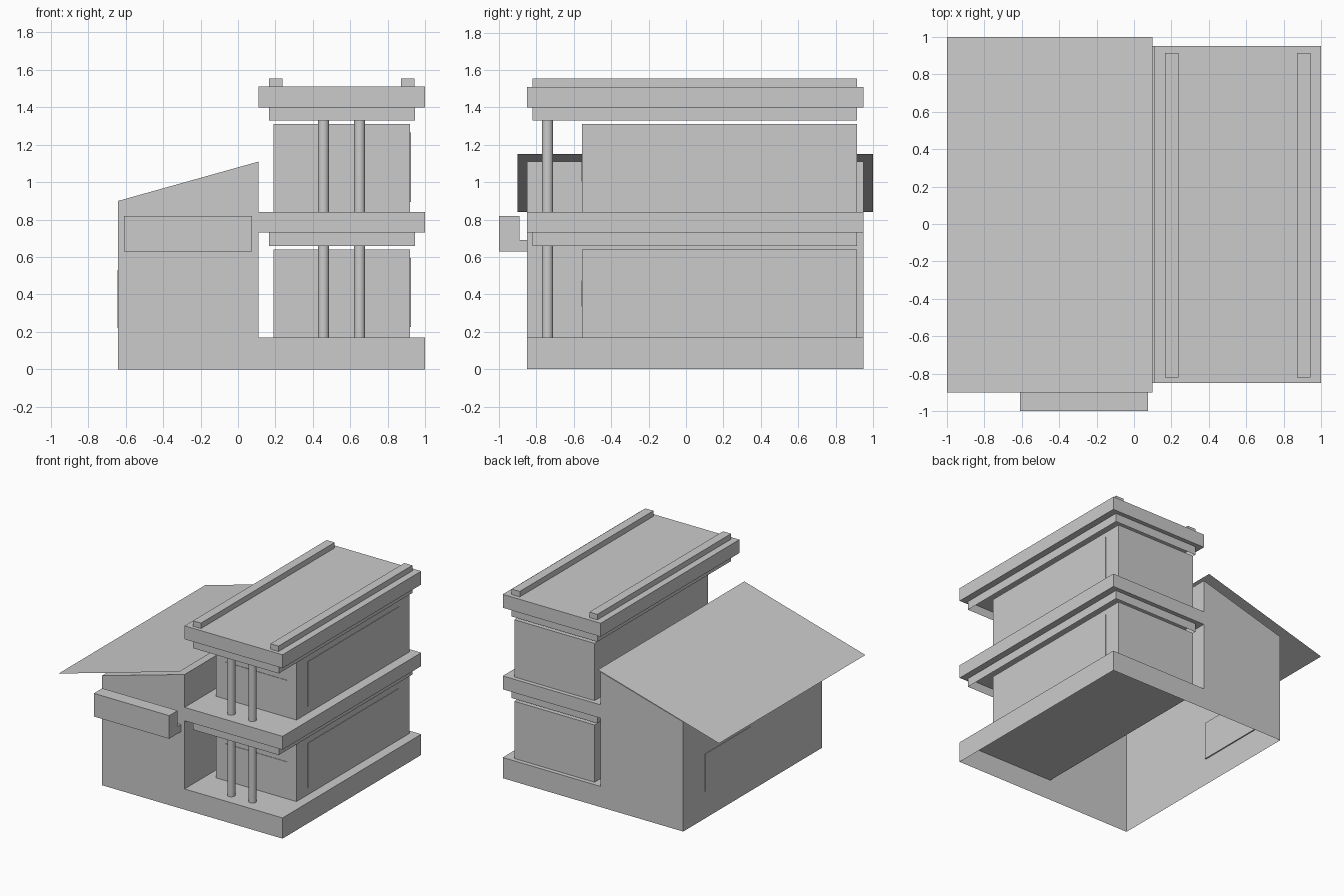
import bpy, bmesh, math

if "Cube" in bpy.data.objects:
    bpy.data.objects.remove(bpy.data.objects["Cube"])


def finish(name, bm):
    bmesh.ops.recalc_face_normals(bm, faces=bm.faces)
    mesh = bpy.data.meshes.new(name)
    bm.to_mesh(mesh)
    bm.free()
    ob = bpy.data.objects.new(name, mesh)
    bpy.context.collection.objects.link(ob)
    return ob


def extrude(name, points, vec, open_bottom=False):
    """Extrude a closed 3D outline along vec; optionally drop the lowest face."""
    bm = bmesh.new()
    face = bm.faces.new([bm.verts.new(p) for p in points])
    geom = bmesh.ops.extrude_face_region(bm, geom=[face], use_keep_orig=True)["geom"]
    moved = [g for g in geom if isinstance(g, bmesh.types.BMVert)]
    bmesh.ops.translate(bm, verts=moved, vec=vec)
    bmesh.ops.recalc_face_normals(bm, faces=bm.faces)
    if open_bottom:
        low = min(bm.faces, key=lambda f: max(v.co.z for v in f.verts))
        bmesh.ops.delete(bm, geom=[low], context='FACES_ONLY')
    return finish(name, bm)


def box(name, x, y, z, open_bottom=False):
    pts = [(x[0], y[0], z[0]), (x[1], y[0], z[0]), (x[1], y[0], z[1]), (x[0], y[0], z[1])]
    return extrude(name, pts, (0, y[1] - y[0], 0), open_bottom)


def column(name, x, y, z0, z1, r=0.03):
    bpy.ops.mesh.primitive_cylinder_add(vertices=24, radius=r, depth=z1 - z0,
                                        location=(x, y, (z0 + z1) / 2))
    bpy.context.object.name = name
    bpy.ops.object.shade_smooth_by_angle(angle=math.radians(40))


# Main shell: base, side wing and middle floor in one profile, open underneath
shell = [(-0.64, 0), (1, 0), (1, 0.17), (0.11, 0.17), (0.11, 0.73), (1, 0.73),
         (1, 0.84), (0.11, 0.84), (0.11, 1.11), (-0.64, 0.90)]
extrude("building_shell", [(x, -0.85, z) for x, z in shell], (0, 1.8, 0), True)

# Sloped sheet roof floating above the side wing
bm = bmesh.new()
bm.faces.new([bm.verts.new(p) for p in ((-1, -0.9, 0.84), (0.10, -0.9, 1.15),
                                        (0.10, 1, 1.15), (-1, 1, 0.84))])
finish("wing_roof", bm)

# Front sign board with its bracket lip
board = [(-1, 0.63), (-0.85, 0.63), (-0.85, 0.69), (-0.89, 0.69), (-0.89, 0.82), (-1, 0.82)]
extrude("sign_board", [(-0.61, y, z) for y, z in board], (0.685, 0, 0))

# Window on the wing's outer wall
T = 0.004
box("wing_window", (-0.64 - T, -0.63), (0.08, 0.665), (0.22, 0.53))

# Two identical storeys
for level, z in (("lower", 0.17), ("upper", 0.84)):
    box(level + "_room", (0.19, 0.92), (-0.555, 0.915), (z, z + 0.47))
    box(level + "_front_window", (0.27, 0.835), (-0.555 - T, -0.55), (z + 0.165, z + 0.305))
    box(level + "_side_window", (0.91, 0.92 + T), (-0.41, 0.77), (z + 0.055, z + 0.425))
    box(level + "_ceiling_frame", (0.165, 0.945), (-0.82, 0.915), (z + 0.49, z + 0.56), True)
    for side, x in (("left", 0.457), ("right", 0.65)):
        column(f"{level}_{side}_column", x, -0.74, z, z + 0.56)

# Flat top roof with two rails
box("top_roof", (0.11, 1), (-0.85, 0.95), (1.40, 1.51))
for side, x in (("left", 0.165), ("right", 0.87)):
    box(side + "_roof_rail", (x, x + 0.073), (-0.82, 0.915), (1.51, 1.555))
